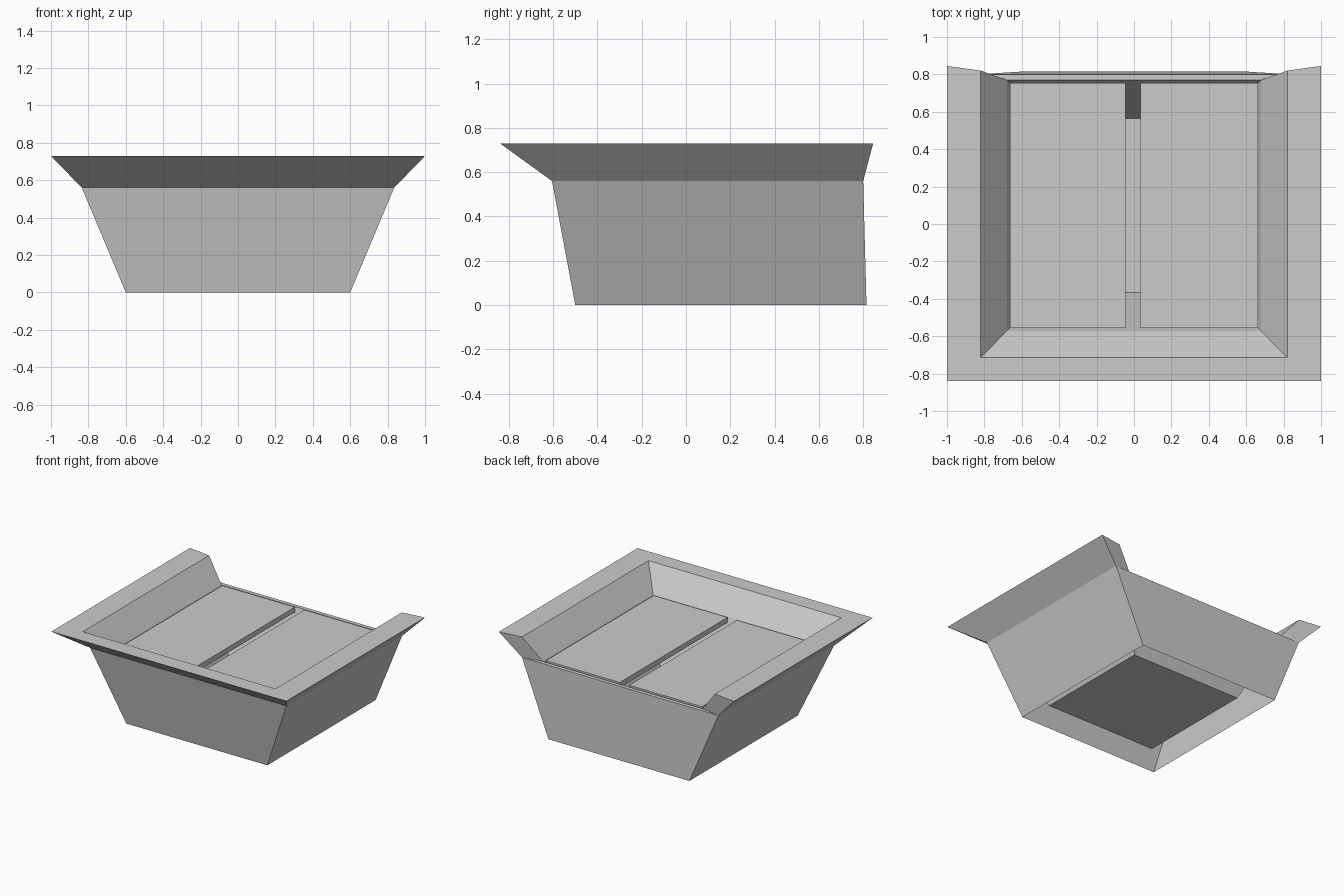
import bpy, bmesh

if "Cube" in bpy.data.objects:
    bpy.data.objects.remove(bpy.data.objects["Cube"])

grey = bpy.data.materials.new("plain_grey")
grey.diffuse_color = (0.6, 0.6, 0.6, 1)
grey.use_nodes = True
grey.node_tree.nodes["Principled BSDF"].inputs["Base Color"].default_value = grey.diffuse_color


def finish(name, bm):
    """Turn a bmesh into a named, flat-shaded grey object."""
    bmesh.ops.recalc_face_normals(bm, faces=bm.faces[:])
    mesh = bpy.data.meshes.new(name)
    bm.to_mesh(mesh)
    bm.free()
    mesh.materials.append(grey)
    obj = bpy.data.objects.new(name, mesh)
    bpy.context.collection.objects.link(obj)
    return obj


# Tray shell: each ring is (half width, front y, back y, z), from the open
# foot up the outside, over the rim and down into the inner tub
rings = [
    (0.60, -0.50, 0.815, 0.00),   # open foot
    (0.835, -0.605, 0.80, 0.56),  # outer break line
    (1.00, -0.84, 0.845, 0.73),   # outer rim
    (0.82, -0.715, 0.82, 0.73),   # inner rim
    (0.68, -0.572, 0.77, 0.56),   # tub mouth
    (0.47, -0.365, 0.565, 0.08),  # tub floor
]
bm = bmesh.new()
loops = [[bm.verts.new(p) for p in
          ((-w, b, z), (-w, f, z), (w, f, z), (w, b, z))]
         for w, f, b, z in rings]
for lower, upper in zip(loops, loops[1:]):
    for i in range(3):
        bm.faces.new((lower[i], lower[i + 1], upper[i + 1], upper[i]))

# Back wall, back ledge, tub back wall and tub floor
for a, b in ((0, 1), (1, 4), (4, 5)):
    bm.faces.new((loops[a][3], loops[a][0], loops[b][0], loops[b][3]))
bm.faces.new(loops[5])

# End caps of the two raised sides, leaving the back open
for i in (0, 3):
    bm.faces.new([loops[k][i] for k in (1, 2, 3, 4)])
finish("tray_shell", bm)


# Two cover plates over the hollow tub, with a narrow slot between them
def plate(name, x0, x1):
    bm = bmesh.new()
    y0, y1, z0, z1 = -0.572, 0.77, 0.525, 0.565
    bmesh.ops.create_cube(bm, size=1)
    for v in bm.verts:
        v.co = (x1 if v.co.x > 0 else x0,
                y1 if v.co.y > 0 else y0,
                z1 if v.co.z > 0 else z0)
    # Taper the underside to sit inside the tub walls
    for v in bm.verts:
        if v.co.z < z1:
            v.co.y += -0.015 if v.co.y > 0 else 0.017
            if abs(v.co.x) > 0.5:
                v.co.x *= 0.976
    finish(name, bm)


plate("left_cover_plate", -0.68, -0.045)
plate("right_cover_plate", 0.035, 0.68)
